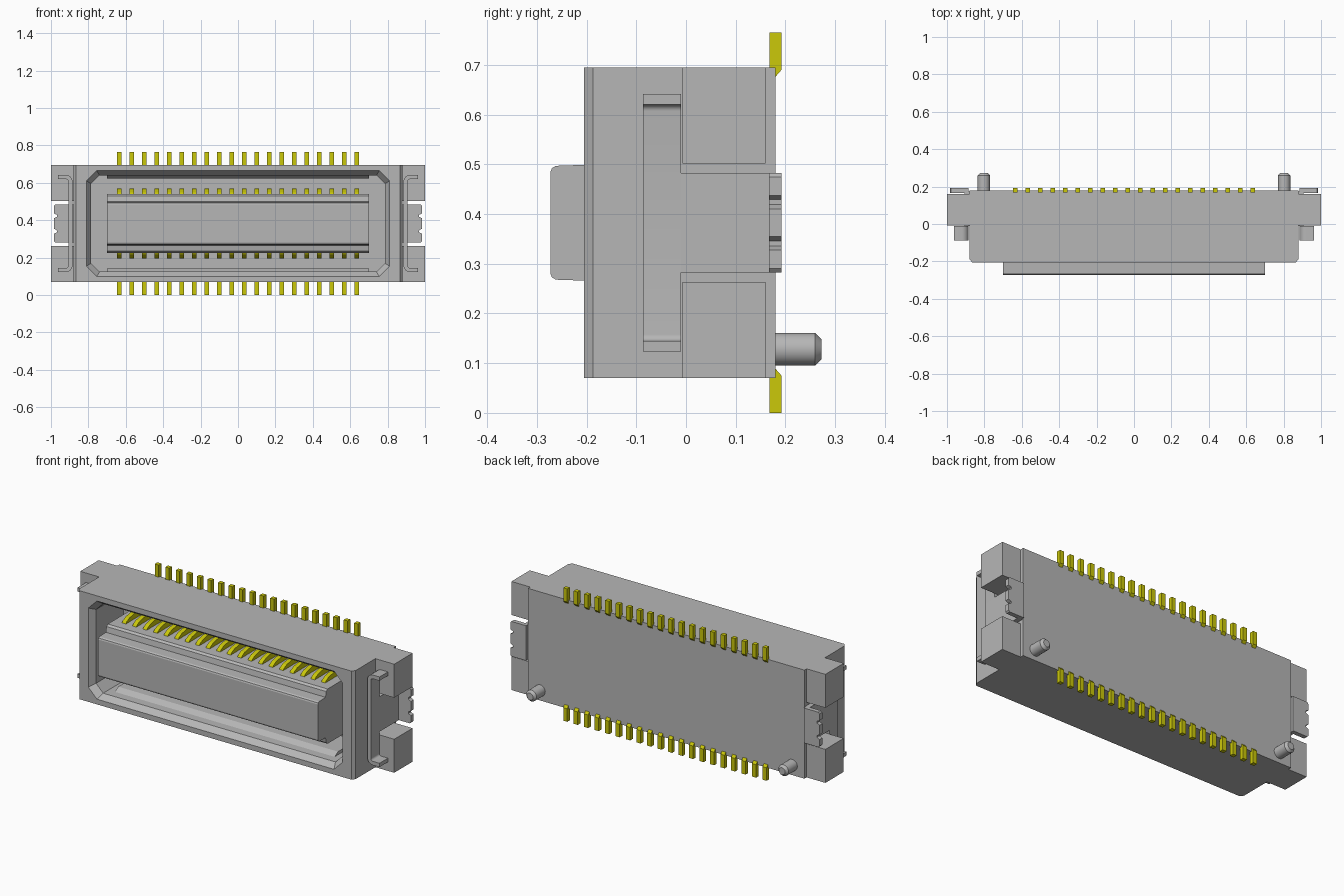
import bpy, bmesh, math
from mathutils import Vector

cube = bpy.data.objects.get("Cube")
if cube:
    bpy.data.objects.remove(cube, do_unlink=True)


def material(name, rgb):
    m = bpy.data.materials.new(name)
    m.use_nodes = True
    m.diffuse_color = (*rgb, 1)
    m.node_tree.nodes["Principled BSDF"].inputs["Base Color"].default_value = (*rgb, 1)
    return m


GREY = material("light grey", (0.47, 0.47, 0.47))
GOLD = material("yellow gold", (0.60, 0.58, 0.003))
MID = 0.3825   # height of the horizontal symmetry plane


def finish(name, bm, mat, smooth=False):
    bmesh.ops.recalc_face_normals(bm, faces=bm.faces)
    me = bpy.data.meshes.new(name)
    bm.to_mesh(me)
    bm.free()
    me.materials.append(mat)
    ob = bpy.data.objects.new(name, me)
    bpy.context.collection.objects.link(ob)
    if smooth:
        bpy.ops.object.select_all(action='DESELECT')
        ob.select_set(True)
        bpy.context.view_layer.objects.active = ob
        bpy.ops.object.shade_smooth_by_angle(angle=math.radians(30))
    return ob


def loft(bm, rings):
    """Skin a list of equal-length rings and cap both ends."""
    vs = [[bm.verts.new(p) for p in r] for r in rings]
    n = len(vs[0])
    for a, b in zip(vs, vs[1:]):
        for i in range(n):
            j = (i + 1) % n
            bm.faces.new((a[i], a[j], b[j], b[i]))
    bm.faces.new(vs[0])
    bm.faces.new(vs[-1])


def prism(name, pts, axis, spans, mat=GREY, smooth=False):
    """Extrude a 2D outline along an axis, once for every span."""
    place = {'x': lambda p, t: (t, p[0], p[1]),
             'y': lambda p, t: (p[0], t, p[1]),
             'z': lambda p, t: (p[0], p[1], t)}[axis]
    bm = bmesh.new()
    for a, b in spans:
        loft(bm, [[place(p, t) for p in pts] for t in (a, b)])
    return finish(name, bm, mat, smooth)


def box(name, x0, x1, y0, y1, z0, z1, mat=GREY):
    return prism(name, [(x0, z0), (x1, z0), (x1, z1), (x0, z1)], 'y', [(y0, y1)], mat)


def octagon(hx, hz, c, y):
    pts = [(hx, hz - c), (hx - c, hz), (c - hx, hz), (-hx, hz - c),
           (-hx, c - hz), (c - hx, -hz), (hx - c, -hz), (hx, c - hz)]
    return [(x, y, MID + z) for x, z in pts]


def flip(pts):
    return [(y, 2 * MID - z) for y, z in pts]


# Shell: chamfered plan with a bevelled eight-sided cavity cut from the front
shell = prism("housing_shell",
              [(-0.865, -0.205), (0.865, -0.205), (0.88, -0.187), (0.88, 0.18),
               (-0.88, 0.18), (-0.88, -0.187)], 'z', [(0.07, 0.695)])
bm = bmesh.new()
loft(bm, [octagon(0.815, 0.2875, 0.055, -0.215), octagon(0.81, 0.2825, 0.055, -0.205),
          octagon(0.785, 0.2575, 0.045, -0.17), octagon(0.785, 0.2575, 0.045, 0.08)])
cutter = finish("cavity_cutter", bm, GREY)
cutter.hide_render = True
mod = shell.modifiers.new("cavity", 'BOOLEAN')
mod.operation = 'DIFFERENCE'
mod.solver = 'EXACT'
mod.object = cutter
bpy.context.view_layer.objects.active = shell
bpy.ops.object.modifier_apply(modifier=mod.name)
bpy.data.objects.remove(cutter, do_unlink=True)

# Central tongue: narrow nose, chamfered step, thicker root
half = [(0.09, 0.54), (-0.185, 0.54), (-0.197, 0.53), (-0.203, 0.499),
        (-0.262, 0.497), (-0.27, 0.492), (-0.273, 0.484)]
prism("tongue", half + flip(half)[::-1], 'x', [(-0.7, 0.7)])

# Sloped ribs on the upper and lower cavity walls
rib = [(-0.13, 0.645), (-0.09, 0.622), (0.09, 0.622), (0.09, 0.645)]
prism("upper_rib", rib, 'x', [(-0.7, 0.7)])
prism("lower_rib", flip(rib), 'x', [(-0.7, 0.7)])

# Contacts: twenty per row, with curved fingers inside and solder tails behind
spans = [(-0.635 + i * 1.27 / 19 - 0.0125, -0.635 + i * 1.27 / 19 + 0.0125)
         for i in range(20)]
finger = [(-0.135, 0.535), (-0.125, 0.549), (-0.10, 0.562), (-0.06, 0.57),
          (0.09, 0.57), (0.09, 0.535)]
tail = [(0.168, 0.67), (0.178, 0.674), (0.192, 0.69), (0.192, 0.765), (0.168, 0.765)]
for row, f in (("upper", lambda p: p), ("lower", flip)):
    prism(row + "_contact_fingers", f(finger), 'x', spans, GOLD)
    prism(row + "_solder_tails", f(tail), 'x', spans, GOLD)

# Bent clip outline: upper arm with rounded corner, mirrored below
def arc(r):
    return [(0.92 + r * math.cos(math.radians(a)), 0.607 + r * math.sin(math.radians(a)))
            for a in range(90, 181, 15)]


outer = [(0.962, 0.642)] + arc(0.035)
inner = [(0.962, 0.62)] + arc(0.013)
clip = outer + flip(outer)[::-1] + flip(inner) + inner[::-1]

# Locking tab outline with two small notches on its outer edge
tab = [(0.885, 0.282), (0.978, 0.282), (0.985, 0.29), (0.985, 0.328), (0.968, 0.336),
       (0.968, 0.346), (0.985, 0.355)]
tab = tab + flip(tab)[::-1]

for side, s in (("left", 1), ("right", -1)):
    # Corner ears
    for level, z0, z1 in (("upper", 0.502, 0.695), ("lower", 0.07, 0.263)):
        box(f"{side}_{level}_ear", *sorted((s * 0.87, s * 1.0)), -0.007, 0.16, z0, z1)
    # Metal clip, its leg running back, and the tab bent outwards
    prism(side + "_clip", [(s * x, z) for x, z in clip], 'y', [(-0.087, -0.01)],
          smooth=True)
    box(side + "_clip_leg", *sorted((s * 0.878, s * 0.907)), -0.012, 0.175, 0.282, 0.483)
    prism(side + "_clip_tab", [(s * x, z) for x, z in tab], 'y', [(0.167, 0.192)])
    # Locating peg with chamfered tip
    bm = bmesh.new()
    loft(bm, [[(s * 0.803 + r * math.cos(k * math.pi / 16), y,
                0.128 + r * math.sin(k * math.pi / 16)) for k in range(32)]
              for y, r in ((0.17, 0.0325), (0.26, 0.0325), (0.273, 0.02))])
    finish(side + "_locating_peg", bm, GREY, smooth=True)
